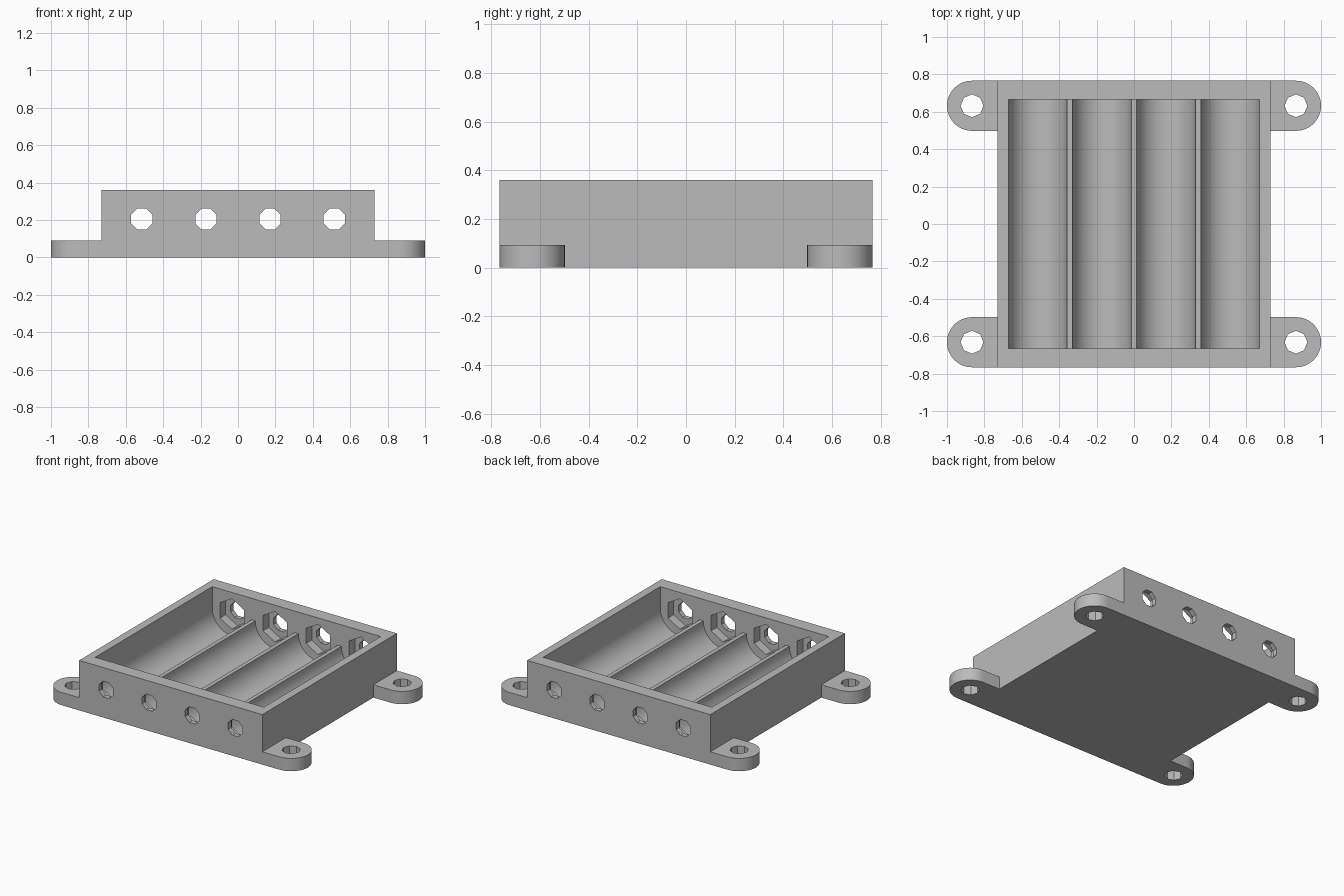
import bpy
import bmesh
from math import cos, sin, pi, radians
from mathutils import Vector

default = bpy.data.objects.get("Cube")
if default:
    bpy.data.objects.remove(default, do_unlink=True)

# Main dimensions
BODY_X, BODY_Y, BODY_Z = 0.73, 0.766, 0.36
INNER_Y = 0.666
SLOT_R, SLOT_Z, SLOT_STEP = 0.157, 0.205, 0.343
SLOTS = [(i - 1.5) * SLOT_STEP for i in range(4)]
TAB_X, TAB_Y, TAB_R, TAB_Z = 0.866, 0.632, 0.134, 0.092
HOLE_R = 0.061

grey = bpy.data.materials.new("plain grey")
grey.use_nodes = True
COLOUR = (0.5, 0.5, 0.5, 1)
grey.diffuse_color = COLOUR
grey.node_tree.nodes["Principled BSDF"].inputs["Base Color"].default_value = COLOUR


def arc(cx, cy, r, start, end, steps):
    """Points on an arc, both ends included, angles in degrees."""
    angles = [radians(start + (end - start) * i / steps) for i in range(steps + 1)]
    return [(cx + r * cos(a), cy + r * sin(a)) for a in angles]


def polygon(cx, cy, r, sides, turn):
    return arc(cx, cy, r, turn, turn + 360, sides)[:-1]


def prism(name, profile, low, high, axis):
    """Extrude a closed profile along y (profile in xz) or z (profile in xy)."""
    bm = bmesh.new()
    if axis == "y":
        verts = [bm.verts.new((u, low, v)) for u, v in profile]
        move = Vector((0, high - low, 0))
    else:
        verts = [bm.verts.new((u, v, low)) for u, v in profile]
        move = Vector((0, 0, high - low))
    face = bm.faces.new(verts)
    out = bmesh.ops.extrude_face_region(bm, geom=[face], use_keep_orig=True)
    bmesh.ops.translate(bm, vec=move,
                        verts=[g for g in out["geom"] if isinstance(g, bmesh.types.BMVert)])
    bmesh.ops.recalc_face_normals(bm, faces=bm.faces)
    mesh = bpy.data.meshes.new(name)
    bm.to_mesh(mesh)
    bm.free()
    mesh.materials.append(grey)
    obj = bpy.data.objects.new(name, mesh)
    bpy.context.collection.objects.link(obj)
    return obj


def select_only(obj):
    bpy.ops.object.select_all(action="DESELECT")
    obj.select_set(True)
    bpy.context.view_layer.objects.active = obj


def cut(obj, cutter):
    """Subtract a helper solid, then throw it away."""
    cutter.hide_render = True
    mod = obj.modifiers.new("cut", "BOOLEAN")
    mod.operation = "DIFFERENCE"
    mod.solver = "EXACT"
    mod.object = cutter
    select_only(obj)
    bpy.ops.object.modifier_apply(modifier=mod.name)
    bpy.data.objects.remove(cutter, do_unlink=True)


def smooth(obj):
    select_only(obj)
    bpy.ops.object.shade_smooth_by_angle(angle=radians(30))


# Tray body
box = [(-BODY_X, 0), (BODY_X, 0), (BODY_X, BODY_Z), (-BODY_X, BODY_Z)]
body = prism("tray_body", box, -BODY_Y, BODY_Y, "y")

# Open cavity with four round troughs and low flat-topped ribs between them
edge = SLOTS[-1] + SLOT_R
cavity = [(-edge, 0.5)]
for x in SLOTS:
    cavity += arc(x, SLOT_Z, SLOT_R, 180, 360, 24)
cavity.append((edge, 0.5))
cut(body, prism("cavity_cutter", cavity, -INNER_Y, INNER_Y, "y"))

# Hexagonal recesses inside the end walls, with smaller through holes
for x in SLOTS:
    cut(body, prism("recess_cutter", polygon(x, SLOT_Z, 0.11, 6, 30),
                    -INNER_Y - 0.065, INNER_Y + 0.065, "y"))
    cut(body, prism("hole_cutter", polygon(x, SLOT_Z, HOLE_R, 8, 22.5), -1, 1, "y"))
smooth(body)

# Rounded mounting tabs at the corners
for side, sx in (("left", 1), ("right", -1)):
    for end, sy in (("front", -1), ("back", 1)):
        outline = [(BODY_X, -TAB_R)] + arc(TAB_X, 0, TAB_R, -90, 90, 24) + [(BODY_X, TAB_R)]
        outline = [(sx * u, sy * TAB_Y + v) for u, v in outline]
        tab = prism(f"{end}_{side}_tab", outline, 0, TAB_Z, "z")
        cut(tab, prism("screw_hole_cutter",
                       polygon(sx * TAB_X, sy * TAB_Y, HOLE_R, 8, 0), -0.1, 0.2, "z"))
        smooth(tab)
